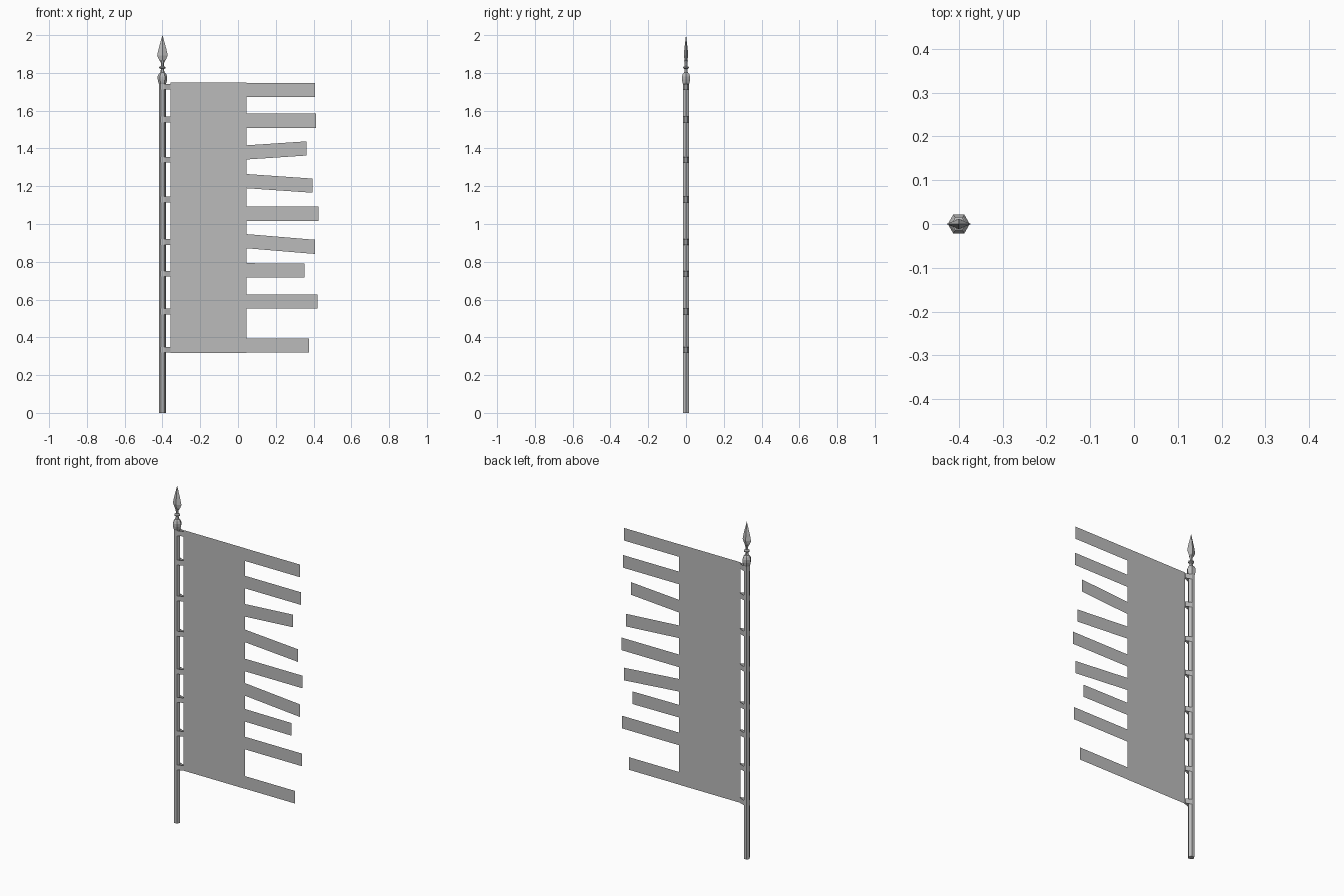
import bpy, bmesh, math
from mathutils import Vector

cube = bpy.data.objects.get("Cube")
if cube:
    bpy.data.objects.remove(cube, do_unlink=True)

grey = bpy.data.materials.new("plain grey")
grey.use_nodes = True
grey.diffuse_color = (0.5, 0.5, 0.5, 1)
grey.node_tree.nodes["Principled BSDF"].inputs["Base Color"].default_value = (0.5, 0.5, 0.5, 1)

POLE_X = -0.4


def finish(name, bm, recalc=True):
    if recalc:
        bmesh.ops.recalc_face_normals(bm, faces=bm.faces)
    mesh = bpy.data.meshes.new(name)
    bm.to_mesh(mesh)
    bm.free()
    mesh.materials.append(grey)
    obj = bpy.data.objects.new(name, mesh)
    bpy.context.collection.objects.link(obj)
    return obj


def lathe(name, profile, sides=6, flatten=1.0):
    """Stack rings of (radius, z) around the pole axis and cap both ends."""
    bm = bmesh.new()
    rings = []
    for r, z in profile:
        angles = [math.tau * i / sides for i in range(sides)]
        rings.append([bm.verts.new((POLE_X + r * math.cos(a), flatten * r * math.sin(a), z))
                      for a in angles])
    for low, high in zip(rings, rings[1:]):
        for i in range(sides):
            j = (i + 1) % sides
            bm.faces.new((low[i], low[j], high[j], high[i]))
    bm.faces.new(rings[0][::-1])
    bm.faces.new(rings[-1])
    return finish(name, bm)


# Pole and turned finial
lathe("pole", [(0.0175, 0), (0.0175, 1.745)])
lathe("finial_knob", [(0.017, 1.738), (0.022, 1.75), (0.025, 1.765), (0.025, 1.782),
                      (0.019, 1.796), (0.011, 1.803), (0.008, 1.82), (0.017, 1.825),
                      (0.017, 1.831), (0.008, 1.836), (0.008, 1.85), (0.012, 1.866)])

# Flattened spear point
lathe("spear_point", [(0.011, 1.858), (0.019, 1.872), (0.028, 1.892),
                      (0.021, 1.925), (0.0005, 2.0)], sides=4, flatten=0.42)

# Cloth panel with a row of streamers: left z centre, right z centre, tip x
HOIST, FLY, BOTTOM, TOP = -0.357, 0.045, 0.318, 1.748
HALF = 0.0375
streamers = [(1.71, 1.71, 0.408), (1.547, 1.547, 0.413), (1.379, 1.4, 0.362),
             (1.227, 1.203, 0.394), (1.054, 1.054, 0.425), (0.909, 0.879, 0.408),
             (0.755, 0.753, 0.352), (0.59, 0.59, 0.42), (0.356, 0.356, 0.376)]


def flat_quad(bm, x0, x1, z_left, z_right, half):
    corners = [(x0, z_left - half), (x1, z_right - half), (x1, z_right + half), (x0, z_left + half)]
    bm.faces.new([bm.verts.new((x, 0, z)) for x, z in corners])


bm = bmesh.new()
middle = (BOTTOM + TOP) / 2
flat_quad(bm, HOIST, FLY, middle, middle, (TOP - BOTTOM) / 2)
finish("banner_cloth", bm, recalc=False)

bm = bmesh.new()
for z_left, z_right, tip in streamers:
    flat_quad(bm, FLY, tip, z_left, z_right, HALF)
finish("streamers", bm, recalc=False)

# Fabric loops tying the cloth to the pole
bm = bmesh.new()
for z in (1.727, 1.553, 1.34, 1.13, 0.905, 0.737, 0.537, 0.335):
    outline = [Vector((POLE_X + 0.0195 * math.cos(a), 0.0195 * math.sin(a)))
               for a in (math.radians(d) for d in range(60, 301, 60))]
    outline.append(Vector((HOIST, -0.004)))
    outline.append(Vector((HOIST, 0.004)))
    low = [bm.verts.new((p.x, p.y, z - 0.015)) for p in outline]
    high = [bm.verts.new((p.x, p.y, z + 0.015)) for p in outline]
    for i in range(len(outline)):
        j = (i + 1) % len(outline)
        bm.faces.new((low[i], low[j], high[j], high[i]))
finish("pole_loops", bm)
